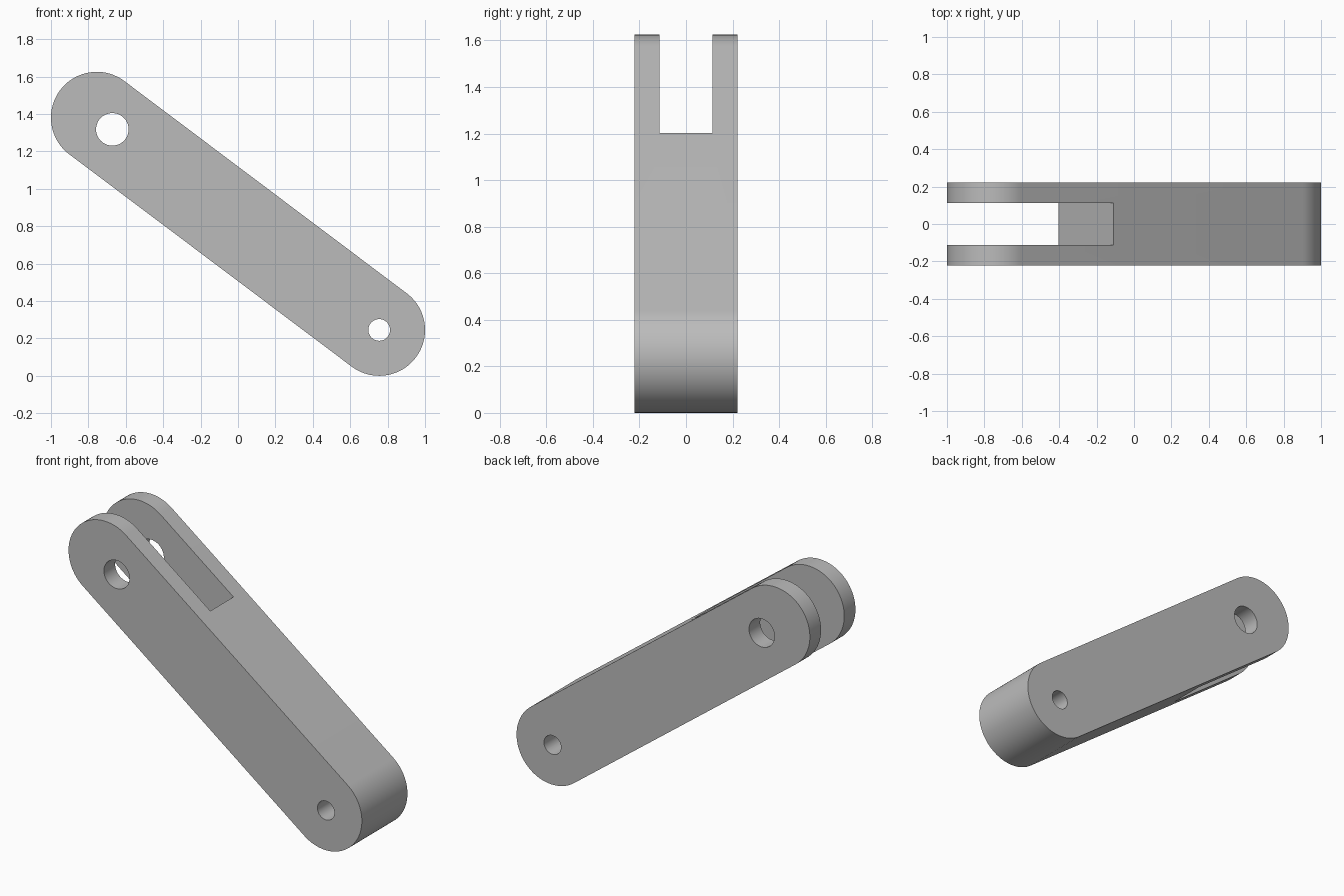
import bpy
import bmesh
from math import atan2, cos, sin, pi, hypot, radians
from mathutils import Matrix, Vector

if "Cube" in bpy.data.objects:
    bpy.data.objects.remove(bpy.data.objects["Cube"], do_unlink=True)

# Main dimensions: the arm is laid out along its own axis, then tilted
TOP = Vector((-0.755, 0, 1.38))
BOTTOM = Vector((0.755, 0, 0.245))
RADIUS = 0.245
HALF_WIDTH = 0.222
SLOT_HALF = 0.113
SLOT_END = 0.623
run, drop = BOTTOM.x - TOP.x, TOP.z - BOTTOM.z
LENGTH = hypot(run, drop)
PLACE = Matrix.Translation(TOP) @ Matrix.Rotation(atan2(drop, run), 4, "Y")

steel = bpy.data.materials.new("grey_steel")
steel.use_nodes = True
GREY = (0.5, 0.5, 0.5, 1)
steel.diffuse_color = GREY
steel.node_tree.nodes["Principled BSDF"].inputs["Base Color"].default_value = GREY


def arc(cx, radius, start, end, steps):
    """Points of an arc around (cx, 0)."""
    return [(cx + radius * cos(t), radius * sin(t))
            for t in (start + (end - start) * i / steps for i in range(steps + 1))]


def prism(name, outline, half):
    """Extrude an outline across the width and place it on the tilted axis."""
    bm = bmesh.new()
    face = bm.faces.new([bm.verts.new((x, -half, z)) for x, z in outline])
    side = bmesh.ops.extrude_face_region(bm, geom=[face])
    verts = [v for v in side["geom"] if isinstance(v, bmesh.types.BMVert)]
    bmesh.ops.translate(bm, verts=verts, vec=(0, 2 * half, 0))
    bmesh.ops.recalc_face_normals(bm, faces=bm.faces)
    bm.transform(PLACE)
    mesh = bpy.data.meshes.new(name)
    bm.to_mesh(mesh)
    bm.free()
    mesh.materials.append(steel)
    obj = bpy.data.objects.new(name, mesh)
    bpy.context.collection.objects.link(obj)
    return obj


# Round-ended arm
arm = prism("clevis_arm",
            arc(0, RADIUS, pi / 2, 3 * pi / 2, 48)
            + arc(LENGTH, RADIUS, -pi / 2, pi / 2, 48), HALF_WIDTH)

# Cutters: fork slot, large fork hole, small pivot hole
cutters = [prism("slot_cutter",
                 [(-0.5, -0.5), (SLOT_END, -0.5), (SLOT_END, 0.5), (-0.5, 0.5)],
                 SLOT_HALF)]
for name, centre, radius in (("fork_hole_cutter", 0.104, 0.087),
                             ("pivot_hole_cutter", LENGTH, 0.058)):
    cutters.append(prism(name, arc(centre, radius, 0, 2 * pi, 48)[:-1], 0.4))

bpy.ops.object.select_all(action="DESELECT")
bpy.context.view_layer.objects.active = arm
arm.select_set(True)
for cutter in cutters:
    cutter.hide_render = True
    cut = arm.modifiers.new(cutter.name, "BOOLEAN")
    cut.operation = "DIFFERENCE"
    cut.solver = "EXACT"
    cut.object = cutter
    bpy.ops.object.modifier_apply(modifier=cut.name)
    bpy.data.objects.remove(cutter, do_unlink=True)

# Smooth round ends and bores, crisp rims
bpy.ops.object.shade_smooth_by_angle(angle=radians(30))
